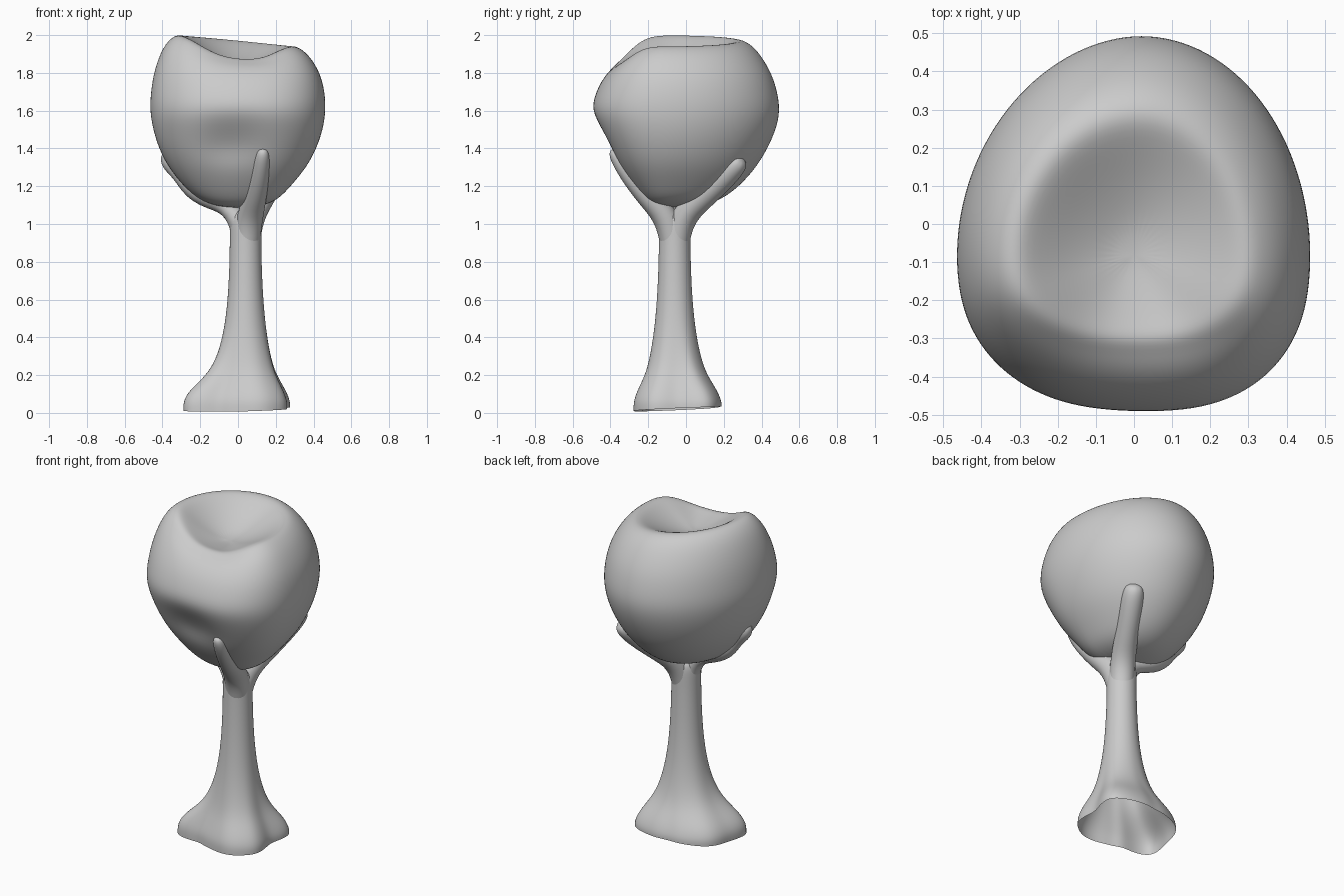
import bpy
from math import sin, cos, tau, exp
from mathutils import Vector

if "Cube" in bpy.data.objects:
    bpy.data.objects.remove(bpy.data.objects["Cube"])


def loft(name, rows, start=None, end=None, levels=2):
    """Skin a stack of equal rings; optional pole points close the ends."""
    n = len(rows[0])
    verts = [p for r in rows for p in r]
    faces = [(i * n + j, i * n + (j + 1) % n, (i + 1) * n + (j + 1) % n, (i + 1) * n + j)
             for i in range(len(rows) - 1) for j in range(n)]
    if start is not None:
        verts.append(start)
        faces += [(len(verts) - 1, (j + 1) % n, j) for j in range(n)]
    if end is not None:
        verts.append(end)
        b = (len(rows) - 1) * n
        faces += [(len(verts) - 1, b + j, b + (j + 1) % n) for j in range(n)]
    me = bpy.data.meshes.new(name)
    me.from_pydata([tuple(v) for v in verts], [], faces)
    me.polygons.foreach_set("use_smooth", [True] * len(me.polygons))
    ob = bpy.data.objects.new(name, me)
    bpy.context.collection.objects.link(ob)
    sub = ob.modifiers.new("smooth", "SUBSURF")
    sub.levels = sub.render_levels = levels
    return ob


# Crown: rings from left, right, front and back extents, dented on top and low front
CY, N = -0.08, 32


def crown_ring(z, left, right, front, back, lift):
    ring = []
    for j in range(N):
        a = tau * j / N
        c, s = cos(a), sin(a)
        e = 2 / (1.95 if s > 0 else 2.35)
        x = (right if c > 0 else left) * abs(c) ** e
        y = CY + ((back - CY) if s > 0 else (front - CY)) * abs(s) ** e
        dz = -0.03 * c - 0.1 * max(0, -s) ** 3
        if s < 0:
            y += 0.055 * exp(-((x + 0.05) / 0.15) ** 2 - ((z - 1.43) / 0.1) ** 2)
        ring.append((x + 0.02 * s * s * right / 0.46, y, z + dz * lift))
    return ring


levels = [  # z, left, right, front, back, rim lift
    (1.095, -0.12, 0.13, -0.18, 0.09, 0), (1.13, -0.21, 0.215, -0.23, 0.19, 0),
    (1.20, -0.29, 0.28, -0.285, 0.285, 0), (1.30, -0.37, 0.365, -0.36, 0.375, 0),
    (1.40, -0.422, 0.418, -0.415, 0.435, 0), (1.50, -0.452, 0.452, -0.465, 0.48, 0),
    (1.60, -0.47, 0.467, -0.507, 0.502, 0), (1.70, -0.464, 0.462, -0.482, 0.487, 0.1),
    (1.80, -0.447, 0.44, -0.443, 0.456, 0.3), (1.90, -0.408, 0.39, -0.388, 0.395, 0.7),
    (1.955, -0.36, 0.34, -0.34, 0.34, 1)]
rows = [crown_ring(*l) for l in levels]
for f, z, lift in ((0.86, 1.978, 1), (0.7, 1.947, 0.8), (0.46, 1.895, 0.4), (0.2, 1.853, 0.08)):
    rows.append(crown_ring(z, -0.36 * f, 0.34 * f, CY - 0.26 * f, CY + 0.42 * f, lift))
loft("crown", rows, (0, CY, 1.085), (0, CY, 1.843))

# Trunk: round column flaring into lobed roots, open underneath
roots = [.245, .325, .26, .22, .235, .27, .27, .335, .21, .22, .275, .30]
RN = 24
trunk = []
for z, r, flare in ((0.02, 0, 1.0), (0.06, 0, 1.0), (0.11, 0, 0.92), (0.16, 0.1, 0.67),
                    (0.22, 0.115, 0.38), (0.31, 0.115, 0.16), (0.45, 0.103, 0.04),
                    (0.65, 0.09, 0), (0.9, 0.083, 0), (1.0, 0.086, 0), (1.06, 0.08, 0)):
    ring = []
    for j in range(RN):
        a = tau * j / RN
        k = j // 2
        base = roots[k] if j % 2 == 0 else (roots[k] + roots[(k + 1) % 12]) / 2
        rad = r * (1 - flare) + base * flare
        cx, cy = 0.04 * (1 - flare), -0.06 + 0.02 * flare
        wave = 0.014 * sin(a + 0.4) if z < 0.05 else 0
        ring.append((cx + rad * cos(a), cy + rad * sin(a), z + wave))
    trunk.append(ring)
loft("trunk", trunk, end=(0.04, -0.06, 1.1))


# Branches: tapering tubes half sunk into the crown
def branch(name, path):
    pts = [Vector(p[:3]) for p in path]
    rings = []
    for i, p in enumerate(pts):
        t = (pts[min(i + 1, len(pts) - 1)] - pts[max(i - 1, 0)]).normalized()
        u = t.cross(Vector((0.3, 0.9, -0.3)) if abs(t.x) > 0.6 else Vector((1, 0, 0))).normalized()
        v = t.cross(u)
        rings.append([p + (u * cos(tau * j / 10) + v * sin(tau * j / 10)) * path[i][3]
                      for j in range(10)])
    loft(name, rings, pts[0], pts[-1] + t * path[-1][3] * 0.4)


branch("front_branch", [(0.04, -0.06, 0.8, .07), (0.055, -0.08, 1.02, .078), (0.09, -0.19, 1.13, .064),
                        (0.115, -0.29, 1.24, .052), (0.13, -0.365, 1.35, .042), (0.132, -0.385, 1.39, .028)])
branch("left_branch", [(0.04, -0.06, 0.87, .07), (0.02, -0.06, 1.04, .075), (-0.14, -0.06, 1.13, .068),
                       (-0.27, -0.05, 1.21, .065), (-0.355, -0.05, 1.31, .057), (-0.38, -0.05, 1.37, .04)])
branch("back_branch", [(0.04, -0.06, 0.8, .07), (0.055, -0.04, 1.02, .078), (0.12, 0.07, 1.125, .07),
                       (0.17, 0.165, 1.21, .068), (0.21, 0.24, 1.29, .07), (0.235, 0.285, 1.34, .058)])
